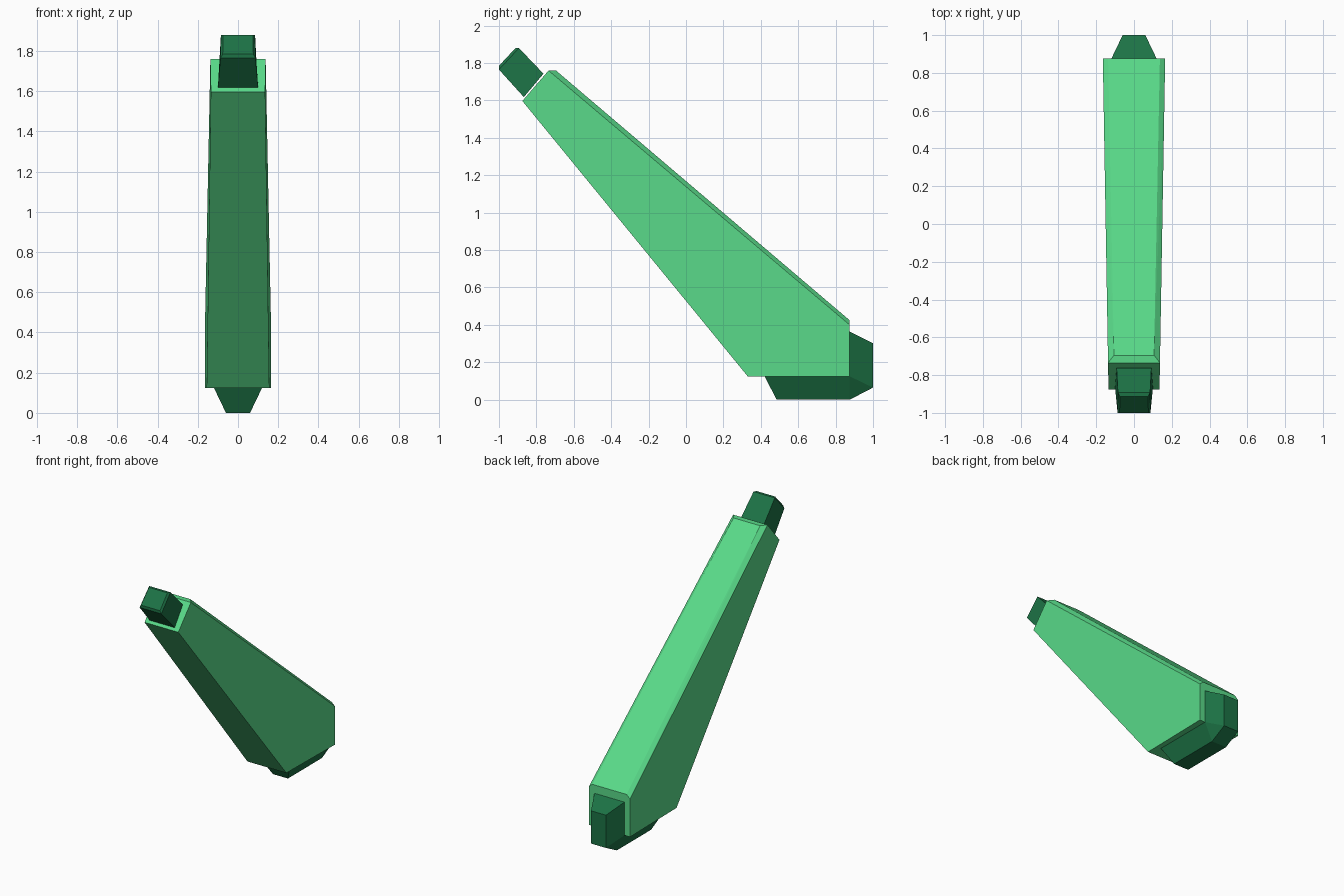
import bpy, bmesh, math

if "Cube" in bpy.data.objects:
    bpy.data.objects.remove(bpy.data.objects["Cube"])


def material(name, color):
    m = bpy.data.materials.new(name)
    m.diffuse_color = color
    m.use_nodes = True
    m.node_tree.nodes["Principled BSDF"].inputs["Base Color"].default_value = m.diffuse_color
    return m


def hull_part(name, points, mat):
    """Convex solid from (half width, y, z) corners mirrored across x = 0."""
    bm = bmesh.new()
    for w, y, z in points:
        for side in (-1, 1):
            bm.verts.new((side * w, y, z))
    bmesh.ops.convex_hull(bm, input=bm.verts[:])
    # merge the nearly coplanar hull triangles into clean flat faces
    bmesh.ops.dissolve_limit(bm, angle_limit=math.radians(3),
                             verts=bm.verts[:], edges=bm.edges[:])
    bmesh.ops.recalc_face_normals(bm, faces=bm.faces[:])
    mesh = bpy.data.meshes.new(name)
    bm.to_mesh(mesh)
    bm.free()
    obj = bpy.data.objects.new(name, mesh)
    bpy.context.collection.objects.link(obj)
    mesh.materials.append(mat)
    return obj


light = material("light_green", (0.10, 0.70, 0.25, 1))
dark = material("dark_green", (0.012, 0.17, 0.06, 1))


def arm_width(y):
    return 0.15 + 0.0171 * y


# Tapered arm: side profile, widening toward the back
arm_profile = [(-0.875, 1.597), (-0.735, 1.76), (0.875, 0.40),
               (0.875, 0.125), (0.33, 0.125)]
arm = [(arm_width(y), y, z) for y, z in arm_profile]
# narrower top face, leaving chamfers along both upper edges
arm += [(0.106, -0.695, 1.76), (0.137, 0.875, 0.425)]
hull_part("tapered_arm", arm, light)

# Angled foot wrapping the lower back corner
inner = [(0.42, 0.125), (0.875, 0.125), (0.875, 0.365)]
outer = [(0.485, 0.0), (0.875, 0.0), (1.0, 0.065), (1.0, 0.302)]
foot = [(0.12, y, z) for y, z in inner] + [(0.06, y, z) for y, z in outer]
hull_part("corner_foot", foot, dark)

# Tip block just off the arm's upper end, with a bevelled end face
tip = [(0.10, -0.867, 1.618), (0.092, -0.762, 1.743),
       (0.087, -1.0, 1.765), (0.085, -0.893, 1.88),
       (0.076, -1.0, 1.785), (0.074, -0.912, 1.88)]
hull_part("tip_block", tip, dark)
